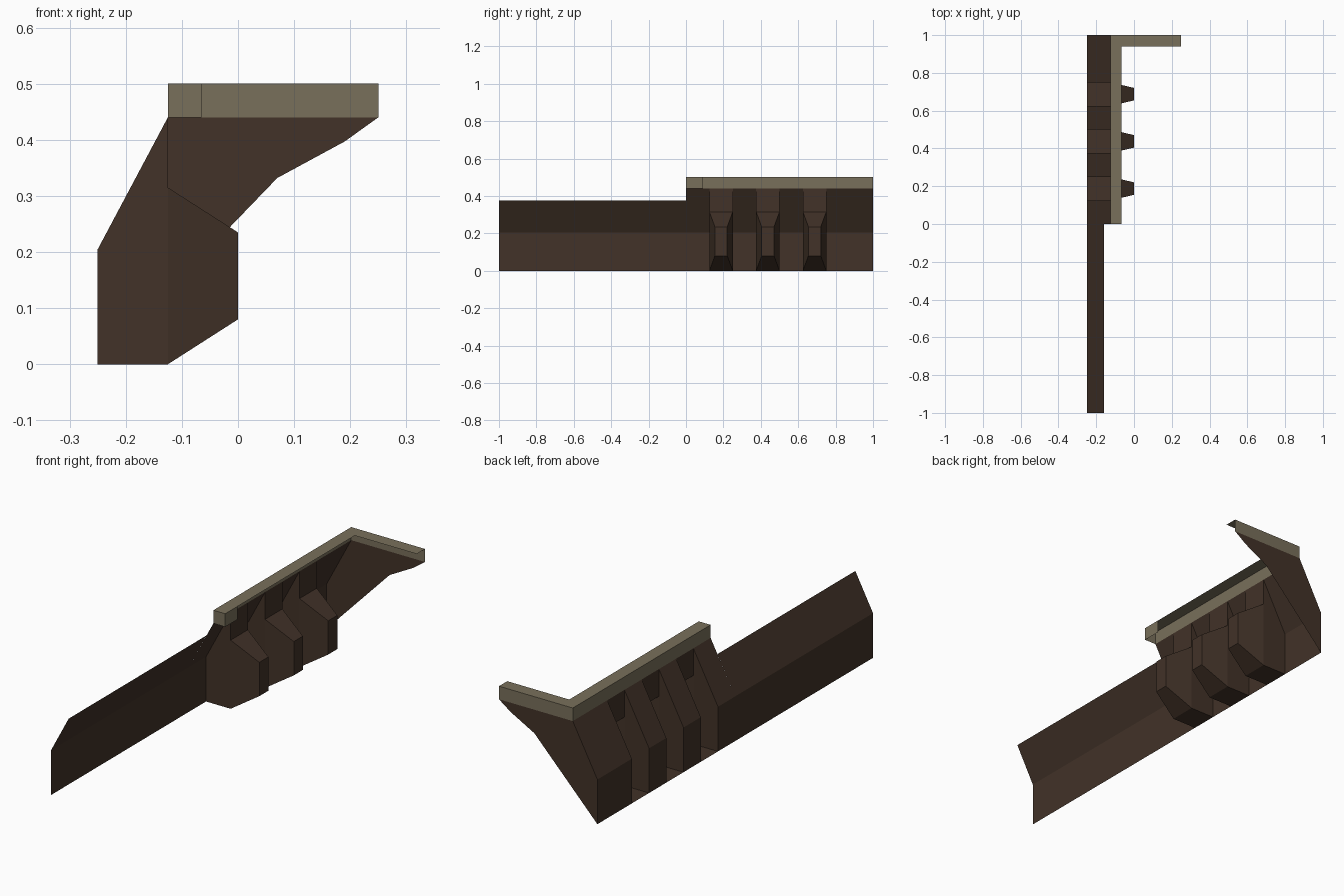
import bpy, bmesh

if "Cube" in bpy.data.objects:
    bpy.data.objects.remove(bpy.data.objects["Cube"])

def material(name, rgb):
    m = bpy.data.materials.new(name)
    m.diffuse_color = (*rgb, 1)
    m.use_nodes = True
    m.node_tree.nodes["Principled BSDF"].inputs["Base Color"].default_value = m.diffuse_color
    return m

BROWN = material("dark_brown", (0.054, 0.032, 0.021))
TAN = material("stone_tan", (0.190, 0.160, 0.104))

def sheet(name, polys, mat):
    """Thin-sheet part made from a few polygons, welded at shared corners."""
    bm = bmesh.new()
    for p in polys:
        bm.faces.new([bm.verts.new(v) for v in p])
    bmesh.ops.remove_doubles(bm, verts=bm.verts, dist=1e-4)
    bmesh.ops.recalc_face_normals(bm, faces=bm.faces)
    me = bpy.data.meshes.new(name)
    bm.to_mesh(me)
    bm.free()
    me.materials.append(mat)
    ob = bpy.data.objects.new(name, me)
    bpy.context.collection.objects.link(ob)
    return ob

def strip(profile, y0, y1):
    """Sweep an (x, z) profile from y0 to y1."""
    return [[(a[0], y0, a[1]), (a[0], y1, a[1]), (b[0], y1, b[1]), (b[0], y0, b[1])]
            for a, b in zip(profile, profile[1:])]

# Low wall and the tall wall strips between the ribs
LOW = [(-0.25, 0), (-0.25, 0.205), (-0.16, 0.375)]
TALL = [(-0.25, 0), (-0.25, 0.205), (-0.125, 0.44)]
sheet("low_wall", strip(LOW, -1, 0), BROWN)
for i, (y0, y1) in enumerate([(0, 0.125), (0.25, 0.375), (0.5, 0.625), (0.75, 1)]):
    sheet(f"wall_panel_{i + 1}", strip(TALL, y0, y1), BROWN)

# Hollow ribs: open at the back, tapered bump in front
def rib(name, yc):
    w, n = 0.0625, 0.033
    front = [(-0.25, 0, w), (-0.125, 0, w), (0, 0.08, n), (0, 0.235, n),
             (-0.125, 0.315, w), (-0.125, 0.44, w)]
    polys = []
    for (xa, za, wa), (xb, zb, wb) in zip(front, front[1:]):
        polys.append([(xa, yc - wa, za), (xb, yc - wb, zb),
                      (xb, yc + wb, zb), (xa, yc + wa, za)])
    for s in (-1, 1):
        polys.append([(x, yc + s * w, z) for x, z in
                      [(-0.25, 0), (-0.125, 0), (-0.125, 0.315), (-0.125, 0.44), (-0.25, 0.205)]])
        polys.append([(x, yc + s * h, z) for x, z, h in front[1:5]])
    sheet(name, polys, BROWN)

for i in range(3):
    rib(f"rib_{i + 1}", 0.1875 + 0.25 * i)

# End bracket panel
END = [(-0.25, 0), (-0.25, 0.205), (-0.125, 0.44), (0.25, 0.44), (0.19, 0.397), (0.07, 0.332)]
sheet("end_bracket", [[(x, 1, z) for x, z in END]], BROWN)

# L-shaped cap rail, open underneath and along most of its inner side
B, T, XI, YI = 0.44, 0.5, -0.065, 0.94
def upright(a, b):
    return [(*a, B), (*b, B), (*b, T), (*a, T)]
sheet("cap_rail", [
    [(-0.125, 0, T), (XI, 0, T), (XI, YI, T), (-0.125, 1, T)],
    [(-0.125, 1, T), (XI, YI, T), (0.25, YI, T), (0.25, 1, T)],
    upright((-0.125, 0), (-0.125, 1)),
    upright((-0.125, 1), (0.25, 1)),
    upright((-0.125, 0), (XI, 0)),
    upright((XI, 0), (XI, 0.09)),
], TAN)
